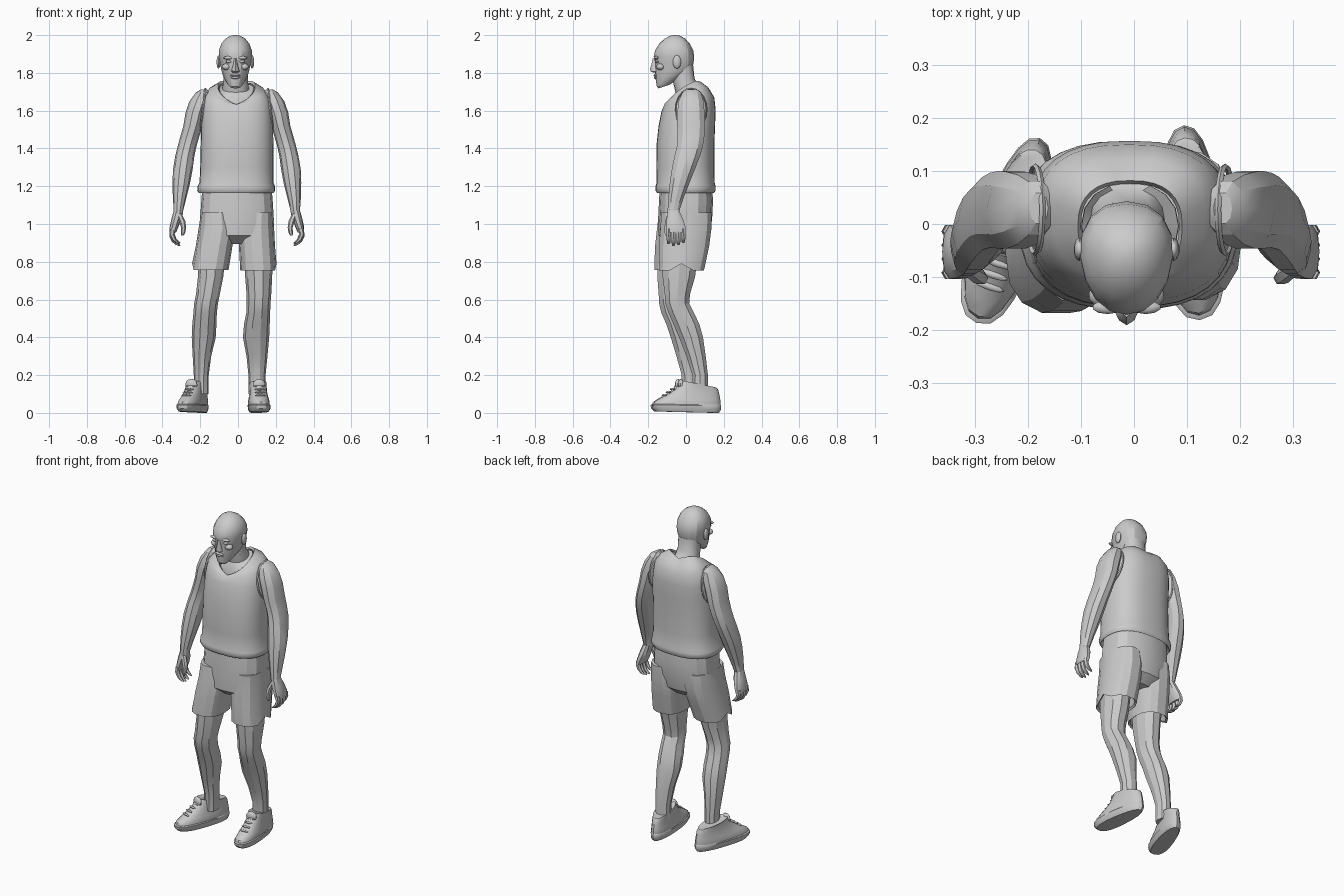
import bpy, bmesh, math
from mathutils import Matrix


def finish(name, bm, smooth=None, matrix=None):
    bmesh.ops.recalc_face_normals(bm, faces=bm.faces)
    me = bpy.data.meshes.new(name)
    bm.to_mesh(me)
    bm.free()
    ob = bpy.data.objects.new(name, me)
    bpy.context.collection.objects.link(ob)
    if matrix:
        ob.matrix_world = matrix
    if smooth:
        bpy.ops.object.select_all(action='DESELECT')
        bpy.context.view_layer.objects.active = ob
        ob.select_set(True)
        bpy.ops.object.shade_smooth_by_angle(angle=math.radians(smooth))
    return ob


def loft(name, rings, n=12, p=2.2, taper=0.0, caps=(True, True), smooth=None, matrix=None):
    """Skin rings of (z, x0, x1, y0, y1, back tilt, side lift)."""
    bm = bmesh.new()
    loops = []
    for r in rings:
        z, x0, x1, y0, y1, tilt, lift = (tuple(r) + (0, 0))[:7]
        loop = []
        for i in range(n):
            a = 2 * math.pi * i / n
            c, s = (math.copysign(abs(f) ** (2 / p), f) for f in (math.cos(a), math.sin(a)))
            loop.append(bm.verts.new(((x0 + x1) / 2 + (x1 - x0) / 2 * c * (1 + taper * s),
                                      (y0 + y1) / 2 + (y1 - y0) / 2 * s,
                                      z + tilt * s + lift * abs(c))))
        loops.append(loop)
    for a, b in zip(loops, loops[1:]):
        for i in range(n):
            j = (i + 1) % n
            bm.faces.new((a[i], a[j], b[j], b[i]))
    for use, loop in zip(caps, (loops[0], loops[-1])):
        if use:
            bm.faces.new(loop)
    return finish(name, bm, smooth, matrix)


def blob(name, loc, size, matrix=None, u=10, v=6):
    bm = bmesh.new()
    bmesh.ops.create_uvsphere(bm, u_segments=u, v_segments=v, radius=1,
                              matrix=Matrix.Translation(loc) @ Matrix.Diagonal((*size, 1)))
    return finish(name, bm, 50, matrix)


def sided(rings, side):
    """Mirror rings about the body's centre line for the other side."""
    if side > 0:
        return rings
    return [(r[0], -r[2] - .012, -r[1] - .012) + tuple(r[3:]) for r in rings]


def digit(name, pts, side):
    rings = [(z, x - r, x + r, y - r, y + r) for x, y, z, r in pts]
    loft(name, sided(rings, side), n=6, p=2, smooth=40)


# Head: skull and jaw, then features
HX = -.014
head = [(1.728, .030, -.145, -.085, .01), (1.745, .045, -.154, -.05, .018), (1.775, .062, -.160, -.005, .015),
        (1.81, .073, -.164, .028), (1.85, .081, -.164, .040), (1.885, .087, -.171, .043),
        (1.92, .087, -.163, .038), (1.955, .074, -.142, .020), (1.982, .052, -.112, -.005),
        (1.996, .027, -.085, -.03), (2.0, .008, -.064, -.05)]
loft("head", [(r[0], HX - r[1], HX + r[1]) + r[2:] for r in head], n=16, taper=.10, smooth=25)
nose = [(1.876, .008, -.176, -.14), (1.845, .011, -.183, -.14), (1.82, .019, -.191, -.14),
        (1.808, .023, -.187, -.14), (1.802, .016, -.176, -.14)]
loft("nose", [(r[0], HX - r[1], HX + r[1]) + r[2:] for r in nose], n=8, p=1.8, smooth=40)
blob("upper_lip", (HX, -.158, 1.787), (.029, .014, .007))
blob("lower_lip", (HX, -.157, 1.776), (.026, .014, .008))
for s in (-1, 1):
    blob("brow", (HX + s * .036, -.157, 1.880), (.029, .013, .009))
    blob("eye", (HX + s * .034, -.152, 1.860), (.018, .013, .008))
    blob("cheek", (HX + s * .046, -.135, 1.832), (.026, .022, .018))
    blob("ear", (HX + s * .089, -.048, 1.858), (.011, .022, .036))

# Neck and upper chest inside the collar
loft("neck", [(1.84, -.078, .052, -.075, .038), (1.76, -.078, .052, -.068, .045, .01),
              (1.715, -.083, .058, -.056, .068, .018), (1.675, -.099, .084, -.086, .078, .045, .042),
              (1.60, -.10, .085, -.086, .078, .04, .03)], n=16, smooth=30)

# Sleeveless shirt with rolled hem and open collar
loft("shirt", [(1.185, -.185, .168, -.138, .132), (1.164, -.208, .188, -.153, .148),
               (1.178, -.216, .197, -.162, .157), (1.20, -.214, .195, -.161, .157),
               (1.218, -.204, .188, -.155, .152), (1.30, -.200, .188, -.157, .150),
               (1.42, -.197, .187, -.156, .150), (1.52, -.196, .186, -.145, .154),
               (1.60, -.194, .180, -.130, .157, .005), (1.650, -.184, .166, -.114, .150, .018, .022),
               (1.672, -.152, .136, -.104, .122, .038, .038), (1.683, -.106, .091, -.092, .082, .052, .047),
               (1.672, -.100, .085, -.084, .076, .050, .045)],
     n=32, p=2.5, caps=(True, False), smooth=45)
for x, s in ((-.186, -1), (.172, 1)):
    # Armhole binding
    m = (Matrix.Translation((x, .027, 1.605)) @ Matrix.Rotation(-s * .12, 4, 'Y')
         @ Matrix.Diagonal((1, .083, .112, 1)) @ Matrix.Rotation(math.pi / 2, 4, 'Y'))
    bm = bmesh.new()
    grid = []
    for i in range(20):
        a = i * math.pi / 10
        grid.append([bm.verts.new(((1 + .05 * math.cos(b)) * math.cos(a),
                                   (1 + .05 * math.cos(b)) * math.sin(a), .006 * math.sin(b)))
                     for b in (k * math.pi / 2 for k in range(4))])
    for i in range(20):
        for k in range(4):
            j, l = (i + 1) % 20, (k + 1) % 4
            bm.faces.new((grid[i][k], grid[j][k], grid[j][l], grid[i][l]))
    bm.transform(m)
    finish("armhole_trim", bm, 60)

# Shorts: seat and two open legs with a notch in each outer hem
loft("shorts_seat", [(1.21, -.188, .176, -.138, .138), (1.12, -.194, .184, -.143, .143),
                     (1.02, -.202, .190, -.148, .138), (.94, -.200, .180, -.145, .120),
                     (.895, -.13, .11, -.09, .07)], n=16, p=2.5, smooth=25)
short_legs = {
    "left": [(1.06, -.196, -.03, -.146, .125), (.98, -.208, -.012, -.156, .128),
             (.88, -.224, -.030, -.167, .100), (.757, -.243, -.050, -.170, .062),
             (.765, -.233, -.060, -.160, .052), (.84, -.22, -.06, -.15, .06)],
    "right": [(1.06, .02, .186, -.134, .138), (.98, .000, .191, -.138, .138),
              (.88, .005, .196, -.146, .125), (.755, .012, .204, -.146, .098),
              (.765, .022, .194, -.136, .088), (.84, .02, .185, -.13, .08)]}
for side, rings in short_legs.items():
    ob = loft("shorts_leg_" + side, rings, n=14, p=2.4, smooth=25)
    for k in (3, 4):
        ob.data.vertices[k * 14 + (0 if side == "right" else 7)].co.z += .035

# Legs
legs = {
    "left": [(.88, -.215, -.06, -.150, .050), (.72, -.212, -.078, -.156, .025),
             (.63, -.222, -.096, -.148, .000), (.58, -.232, -.106, -.146, -.005),
             (.53, -.236, -.112, -.134, .010), (.47, -.242, -.114, -.108, .035),
             (.40, -.245, -.118, -.084, .055), (.30, -.240, -.142, -.053, .062),
             (.20, -.234, -.155, -.025, .068), (.10, -.235, -.155, -.025, .07)],
    "right": [(.88, .030, .185, -.130, .075), (.72, .038, .181, -.128, .052),
              (.63, .045, .176, -.116, .025), (.58, .046, .172, -.112, .020),
              (.53, .044, .170, -.096, .045), (.47, .032, .168, -.070, .074),
              (.40, .026, .165, -.040, .093), (.30, .045, .156, .000, .107),
              (.20, .055, .146, .032, .118), (.10, .055, .146, .03, .12)]}
for side, rings in legs.items():
    loft("leg_" + side, rings, n=10, p=2.1, smooth=25)

# Trainers: sole, upper, padded cuff, tongue and laces
for side, x, y, turn in (("left", -.237, -.012, -.33), ("right", .109, .003, .08)):
    m = Matrix.Translation((x, y, 0)) @ Matrix.Rotation(turn, 4, 'Z')
    loft("sole_" + side, [(0.004, -.048, .048, -.165, .172, -.004), (.020, -.056, .056, -.182, .182, -.004),
                          (.040, -.058, .058, -.185, .184, -.002), (.046, -.053, .053, -.178, .180)],
         n=20, p=2.4, taper=-.14, smooth=35, matrix=m)
    loft("shoe_" + side, [(.035, -.054, .054, -.180, .180), (.058, -.055, .055, -.172, .181),
                          (.076, -.051, .051, -.143, .178), (.098, -.047, .047, -.102, .174),
                          (.122, -.045, .045, -.064, .168), (.145, -.045, .045, -.036, .160, -.012),
                          (.153, -.046, .046, -.026, .154, -.018), (.148, -.038, .038, -.014, .142, -.014)],
         n=20, p=2.3, taper=-.10, smooth=35, matrix=m)
    blob("tongue_" + side, (0, -.030, .150), (.034, .016, .030), m)
    for i in range(4):
        blob("lace_" + side, (0, -.112 + i * .023, .093 + i * .016), (.030, .007, .006), m, 8, 4)

# Arms and hands, mirrored
arm = [(1.712, .150, .185, .00, .06), (1.695, .135, .212, -.022, .082), (1.65, .135, .245, -.042, .096),
       (1.59, .155, .266, -.050, .102), (1.52, .175, .277, -.050, .104), (1.46, .194, .294, -.048, .100),
       (1.41, .208, .308, -.052, .092), (1.36, .219, .320, -.064, .078), (1.29, .228, .332, -.078, .050),
       (1.22, .241, .335, -.088, .022), (1.14, .261, .333, -.095, -.010), (1.07, .278, .328, -.099, -.034),
       (1.04, .282, .332, -.100, -.030)]
palm = [(1.075, .280, .327, -.097, -.036), (1.03, .286, .340, -.104, -.016), (.985, .303, .350, -.106, .000),
        (.955, .316, .350, -.104, .000)]
for side, s in (("right", 1), ("left", -1)):
    loft("arm_" + side, sided(arm, s), n=10, p=2.1, smooth=25)
    loft("palm_" + side, sided(palm, s), n=10, p=2.4, smooth=30)
    for i, drop in enumerate((.004, -.006, -.002, .010)):
        fy = -.092 + i * .026
        digit("finger_" + side, [(.334, fy, .975, .014), (.338, fy, .940 + drop, .0135),
                                 (.326, fy, .912 + drop, .012), (.308, fy, .896 + drop, .010),
                                 (.298, fy, .890 + drop, .005)], s)
    digit("thumb_" + side, [(.300, -.085, 1.055, .014), (.283, -.097, 1.015, .016),
                            (.276, -.102, .980, .013), (.279, -.103, .955, .012), (.283, -.103, .938, .006)], s)
